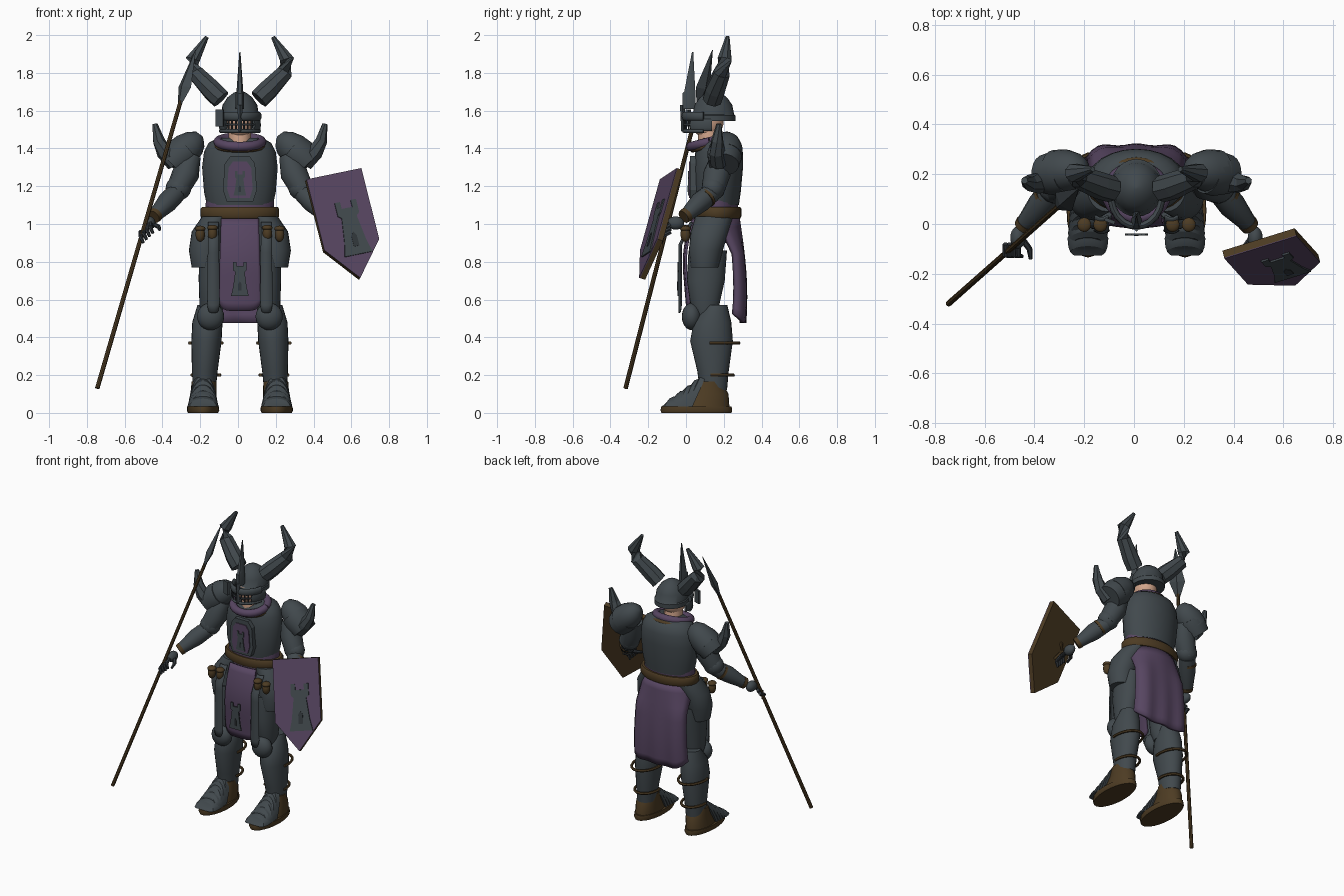
import bpy, bmesh, math
from mathutils import Vector

cube = bpy.data.objects.get("Cube")
if cube:
    bpy.data.objects.remove(cube, do_unlink=True)

CX = 0.01  # body centre line
SIDES = (("left", 1), ("right", -1))


def material(name, rgb):
    mat = bpy.data.materials.new(name)
    mat.use_nodes = True
    mat.diffuse_color = (*rgb, 1)
    mat.node_tree.nodes["Principled BSDF"].inputs["Base Color"].default_value = (*rgb, 1)
    return mat


STEEL = material("dark steel", (0.053, 0.066, 0.074))
IRON = material("blackened iron", (0.03, 0.036, 0.042))
PURPLE = material("purple cloth", (0.095, 0.06, 0.12))
LEATHER = material("brown leather", (0.075, 0.045, 0.017))
SKIN = material("skin", (0.65, 0.38, 0.26))


def finish(name, bm, mat, angle=0.7):
    """Turn a bmesh into an object, keeping edges above the angle sharp."""
    bmesh.ops.recalc_face_normals(bm, faces=bm.faces)
    for face in bm.faces:
        face.smooth = angle > 0
    for edge in bm.edges:
        edge.smooth = edge.calc_face_angle(0) < angle
    mesh = bpy.data.meshes.new(name)
    bm.to_mesh(mesh)
    bm.free()
    mesh.materials.append(mat)
    obj = bpy.data.objects.new(name, mesh)
    bpy.context.collection.objects.link(obj)
    return obj


def bridge(name, rings, mat, angle=0.7):
    """Skin closed rings of points and cap both ends."""
    bm = bmesh.new()
    loops = [[bm.verts.new(p) for p in ring] for ring in rings]
    count = len(loops[0])
    for a, b in zip(loops, loops[1:]):
        for i in range(count):
            j = (i + 1) % count
            bm.faces.new((a[i], a[j], b[j], b[i]))
    bm.faces.new(loops[0])
    bm.faces.new(loops[-1])
    return finish(name, bm, mat, angle)


def circle(sides):
    return [(math.cos(2 * math.pi * i / sides), math.sin(2 * math.pi * i / sides)) for i in range(sides)]


def loft(name, rings, mat, side=1, sides=24):
    """Horizontal ellipses given as offset x, y, z, half width, half depth."""
    return bridge(name, [[(CX + side * x + rx * c, y + ry * s, z) for c, s in circle(sides)]
                         for x, y, z, rx, ry in rings], mat)


def limb(name, points, radii, mat, side=1, sides=12, squash=1, angle=0.7):
    """Tapered tube along a path."""
    pts = [Vector((CX + side * x, y, z)) for x, y, z in points]
    rings = []
    for i, p in enumerate(pts):
        tangent = pts[min(i + 1, len(pts) - 1)] - pts[max(i - 1, 0)]
        q = tangent.to_track_quat('Z', 'Y')
        rings.append([p + q @ Vector((radii[i] * c, radii[i] * squash * s, 0)) for c, s in circle(sides)])
    return bridge(name, rings, mat, angle)


def ball(name, centre, size, mat, side=1):
    bm = bmesh.new()
    bmesh.ops.create_uvsphere(bm, u_segments=20, v_segments=12, radius=1)
    bmesh.ops.scale(bm, vec=size, verts=bm.verts)
    bmesh.ops.translate(bm, vec=(CX + side * centre[0], centre[1], centre[2]), verts=bm.verts)
    return finish(name, bm, mat)


def foot_lame(name, x, y, height, width, side):
    """Half-round plate over the foot, leaning back and flaring to its rear edge."""
    rings = []
    for shift, grow in ((-.035, .35), (-.022, .72), (0, .92), (.035, 1)):
        arc = [(math.cos(math.pi * i / 12), math.sin(math.pi * i / 12)) for i in range(13)]
        rings.append([(CX + side * x + width * (.5 + .5 * grow) * c, y + shift + .45 * height * s,
                       .035 + height * grow * s) for c, s in arc])
    return bridge(name, rings, STEEL, .4)


def plate(name, outline, origin, across, up, depth, mat):
    """Extruded outline; it thickens away from its front face."""
    across, up, origin = Vector(across), Vector(up), Vector(origin)
    back = -across.cross(up).normalized() * depth
    front = [origin + across * u + up * v for u, v in outline]
    return bridge(name, [front, [p + back for p in front]], mat, 0)


def cloth(name, centre, top_w, low_w, z_top, z_low, drape, mat, thick=0.012):
    """Hanging sheet; drape gives y from across u and down v."""
    bm = bmesh.new()
    nu, nv = 16, 12
    grid = []
    for j in range(nv + 1):
        v = j / nv
        row = []
        for i in range(nu + 1):
            u = 2 * i / nu - 1
            width = top_w + (low_w - top_w) * v
            z = z_top + (z_low - z_top) * v + 0.05 * u ** 6 * v ** 4
            row.append(bm.verts.new((centre + u * width, drape(u, v), z)))
        grid.append(row)
    for a, b in zip(grid, grid[1:]):
        for i in range(nu):
            bm.faces.new((a[i], a[i + 1], b[i + 1], b[i]))
    obj = finish(name, bm, mat)
    obj.modifiers.new("thickness", 'SOLIDIFY').thickness = thick
    return obj


def tower(name, origin, across, up, size):
    """Plain battlemented keep badge with a door."""
    half = [(0.26, 0), (0.2, 0.25), (0.14, 0.7), (0.2, 0.75), (0.2, 1), (0.1, 1), (0.1, 0.87)]
    outline = half + [(-u, v) for u, v in reversed(half)]
    across, up = Vector(across).normalized() * size, Vector(up).normalized() * size
    out = across.cross(up).normalized()
    plate(name, outline, origin, across, up, 0.008, STEEL)
    door = [(-0.05, 0.15), (0.05, 0.15), (0.05, 0.35), (0, 0.42), (-0.05, 0.35)]
    plate(name + "_door", door, Vector(origin) + out * 0.002, across, up, 0.004, IRON)


# Torso, collar and belt
loft("waist_cloth", [(0, .16, .9, .14, .1), (0, .16, 1.0, .185, .115), (0, .165, 1.13, .18, .11)], PURPLE)
loft("breastplate", [(0, .165, 1.1, .175, .115), (0, .165, 1.17, .19, .125), (0, .17, 1.3, .2, .132),
                     (0, .175, 1.38, .19, .126), (0, .175, 1.43, .165, .11), (0, .17, 1.455, .12, .085)], STEEL)
loft("belt", [(0, .165, 1.03, .2, .122), (0, .165, 1.04, .208, .128),
              (0, .165, 1.08, .208, .128), (0, .165, 1.09, .2, .122)], LEATHER)
ring = [(.115 * c, .125 + .1 * s, 1.435 + .025 * s) for c, s in circle(24)]
limb("collar", ring + ring[:1], [.025] * 25, PURPLE)
limb("collar_trim", [(x * 1.1, y + .01 + .02 * (y > .125), z - .018) for x, y, z in ring + ring[:1]], [.014] * 25, LEATHER)
limb("neck", [(0, .125, 1.4), (0, .12, 1.52)], [.062, .058], SKIN)

# Chest badge
badge = [(-.07, 0), (.07, 0), (.09, .06), (.08, .2), (.05, .24), (-.05, .24), (-.08, .2), (-.09, .06)]
plate("badge_frame", badge, (CX, .022, 1.12), (1, 0, 0), (0, 0, 1), .04, STEEL)
plate("badge_field", [(u * .75, v * .8 + .018) for u, v in badge], (CX, .016, 1.12), (1, 0, 0), (0, 0, 1), .008, PURPLE)
tower("badge_tower", (CX, .01, 1.15), (1, 0, 0), (0, 0, 1), .13)

# Hanging cloths and strips
cloth("back_skirt", CX, .19, .21, 1.03, .475,
      lambda u, v: .285 + .035 * math.sin(v * 2.2) - .07 * max(1 - 3 * v, 0) * u * u - .05 * u ** 6
      + .006 * math.cos(9 * u) * v, PURPLE, .025)
cloth("front_skirt", CX, .1, .115, 1.03, .54,
      lambda u, v: .03 - .07 * math.sin(min(v * 2.6, 1.57)) * (1 - .6 * v) + .01 * u * u, PURPLE)
tower("skirt_tower", (CX, -.046, .62), (1, 0, 0), (0, 0, 1), .18)
for label, s in SIDES:
    cloth(label + "_skirt_strip", CX + s * .14, .028, .034, 1.01, .53,
          lambda u, v: .02 - .06 * min(v * 4, 1) + .012 * u * u, STEEL, .008)

# Head and helmet
ball("head", (0, .115, 1.55), (.075, .085, .1), SKIN)
loft("helmet_dome", [(0, .145, 1.545, .106, .116), (0, .145, 1.575, .106, .116), (0, .145, 1.58, .1, .11),
                     (0, .145, 1.63, .092, .1), (0, .145, 1.67, .066, .072), (0, .145, 1.695, .033, .036),
                     (0, .145, 1.705, .005, .005)], STEEL)


def face_arc(start, end, z, steps=10):
    turns = [math.radians(start + (end - start) * i / steps) for i in range(steps + 1)]
    return [(.103 * math.sin(t), .115 - .125 * math.cos(t), z) for t in turns]


limb("visor_brow", face_arc(-80, 80, 1.57), [.014] * 11, STEEL, squash=1.7)
limb("visor_rail", face_arc(-80, 80, 1.527), [.006] * 11, IRON)
limb("visor_chin", face_arc(-80, 80, 1.492), [.01] * 11, STEEL)
for x, y, z in face_arc(-48, 48, 1.49, 8):
    limb("visor_bar", [(x, y, z), (x, y, z + .08)], [.005] * 2, IRON, sides=6)
limb("noseguard", [(0, -.015, 1.49), (0, -.018, 1.63)], [.01, .014], STEEL, sides=4, angle=0)
plate("visor_hinge", [(-.02, -.04), (.02, -.04), (.02, .05), (-.02, .05)], (CX - .11, .005, 1.555),
      (1, -.4, 0), (0, 0, 1), .015, STEEL)
loft("crest_spike", [(0, .015, 1.61, .022, .04), (0, .015, 1.69, .022, .04), (0, .02, 1.7, .018, .034),
                     (0, .035, 1.91, .003, .004)], STEEL, sides=6)

# Pieces that repeat on both sides
for label, s in SIDES:
    limb(label + "_helmet_horn", [(.1, .14, 1.66), (.15, .155, 1.71), (.235, .19, 1.8), (.25, .205, 1.87), (.175, .22, 1.99)],
         [.054, .055, .046, .04, .011], STEEL, s, 8, angle=0)
    limb(label + "_cheek_guard", face_arc(45, 100, 1.525), [.008] * 11, STEEL, s, squash=4)

    # Shoulder armour, sloping outwards
    limb(label + "_pauldron", [(.195, .215, 1.455), (.21, .215, 1.45), (.24, .215, 1.43), (.28, .215, 1.4), (.325, .21, 1.36)],
         [.01, .045, .07, .085, .088], STEEL, s, 20)
    limb(label + "_pauldron_lame", [(.28, .21, 1.395), (.315, .205, 1.365), (.365, .2, 1.315)],
         [.088, .093, .08], STEEL, s, 20)
    limb(label + "_shoulder_spike", [(.345, .175, 1.32), (.4, .165, 1.38), (.43, .165, 1.44), (.45, .175, 1.53)],
         [.045, .043, .033, .014], STEEL, s, 7, angle=0)

    # Arms
    limb(label + "_upper_arm", [(.26, .19, 1.36), (.285, .165, 1.27), (.335, .14, 1.17)], [.055, .072, .06], STEEL, s)
    ball(label + "_elbow_guard", (.325, .145, 1.19), (.068, .062, .064), STEEL, s)
    limb(label + "_forearm", [(.335, .135, 1.165), (.385, .075, 1.115), (.45, 0, 1.045)], [.052, .055, .036], STEEL, s)
    limb(label + "_elbow_strap", [(.361, .115, 1.143), (.369, .105, 1.134)], [.053, .053], LEATHER, s)
    limb(label + "_glove_cuff", [(.445, .005, 1.05), (.458, -.012, 1.037)], [.04, .037], LEATHER, s)
    ball(label + "_palm", (.477, -.055, 1.005), (.03, .045, .035), STEEL, s)
    for i in range(4):
        d = .017 * i
        limb(label + "_finger", [(.475 + d, -.08, 1.01 - d), (.475 + d, -.125, .985 - d), (.46 + d, -.13, .95 - d)],
             [.012, .012, .008], IRON, s, 6)
    limb(label + "_thumb", [(.46, -.06, 1.0), (.43, -.1, .985), (.425, -.14, .97)], [.013, .012, .008], IRON, s, 6)

    # Hips and legs
    loft(label + "_hip_guard", [(.175, .1, .77, .08, .075), (.185, .105, .86, .085, .09),
                                (.17, .125, .96, .085, .1), (.12, .15, 1.04, .08, .1)], STEEL, s)
    loft(label + "_thigh", [(.15, .11, .5, .05, .06), (.15, .1, .57, .064, .076),
                            (.148, .105, .7, .07, .1), (.145, .115, .86, .072, .102)], STEEL, s)
    ball(label + "_knee_guard", (.155, .03, .51), (.072, .052, .072), STEEL, s)
    loft(label + "_greave", [(.188, .145, .12, .06, .072), (.186, .143, .22, .068, .083), (.177, .135, .38, .08, .113),
                             (.172, .14, .48, .08, .1), (.165, .163, .57, .06, .056)], STEEL, s)
    for z, width, back in ((.37, .086, .28), (.2, .074, .25)):
        strap = [(.18 + width * math.cos(a / 5), .15 + (back - .15) * math.sin(a / 5), z) for a in range(-1, 18)]
        limb(label + "_greave_strap", strap, [.009] * len(strap), LEATHER, s, 6)
    for x, z in ((.145, .95), (.21, .945)):
        ball(label + "_pouch", (x, -.003, z), (.025, .026, .04), LEATHER, s)
        ball(label + "_pouch_flap", (x, -.003, z + .03), (.028, .029, .016), LEATHER, s)

    # Feet
    loft(label + "_sole", [(.195, .055, 0, .08, .185), (.195, .055, .012, .086, .19),
                           (.195, .055, .035, .084, .186)], LEATHER, s)
    loft(label + "_shoe", [(.195, .095, .03, .074, .135), (.192, .125, .1, .069, .1), (.19, .125, .165, .066, .065)], LEATHER, s)
    for i in range(5):
        foot_lame(label + "_foot_lame", .195, -.092 + .023 * i, .056 + .031 * i, .082 - .002 * i, s)

# Spear
foot, tip = Vector((-.745, -.32, .13)), Vector((-.225, .14, 1.92))
along = [foot.lerp(tip, t) - Vector((CX, 0, 0)) for t in (0, .85, .84, .89, 1)]
limb("spear_shaft", along[:2], [.012, .011], LEATHER, sides=8)
limb("spear_head", along[2:], [.014, .05, .003], STEEL, sides=4, squash=.45, angle=0)

# Shield with leather back
corner, across, up = Vector((.362, -.135, 1.235)), Vector((.29, .09, .06)), Vector((-.095, .105, .375))
heater = [(0, 0), (0, -1), (.5, -1.47), (1, -1), (1, 0)]
out = across.cross(up).normalized()
plate("shield_back", heater, corner, across, up, .03, LEATHER)
plate("shield_face", heater, corner + out * .004, across, up, .006, PURPLE)
tower("shield_tower", corner + across * .57 - up * 1.15 + out * .011, across, up, .3)
grip = corner + across * .35 - up * .6 - out * .03 - Vector((CX, 0, 0))
limb("shield_grip", [grip - up * .15, grip - out * .04, grip + up * .15], [.012] * 3, LEATHER, sides=8)
